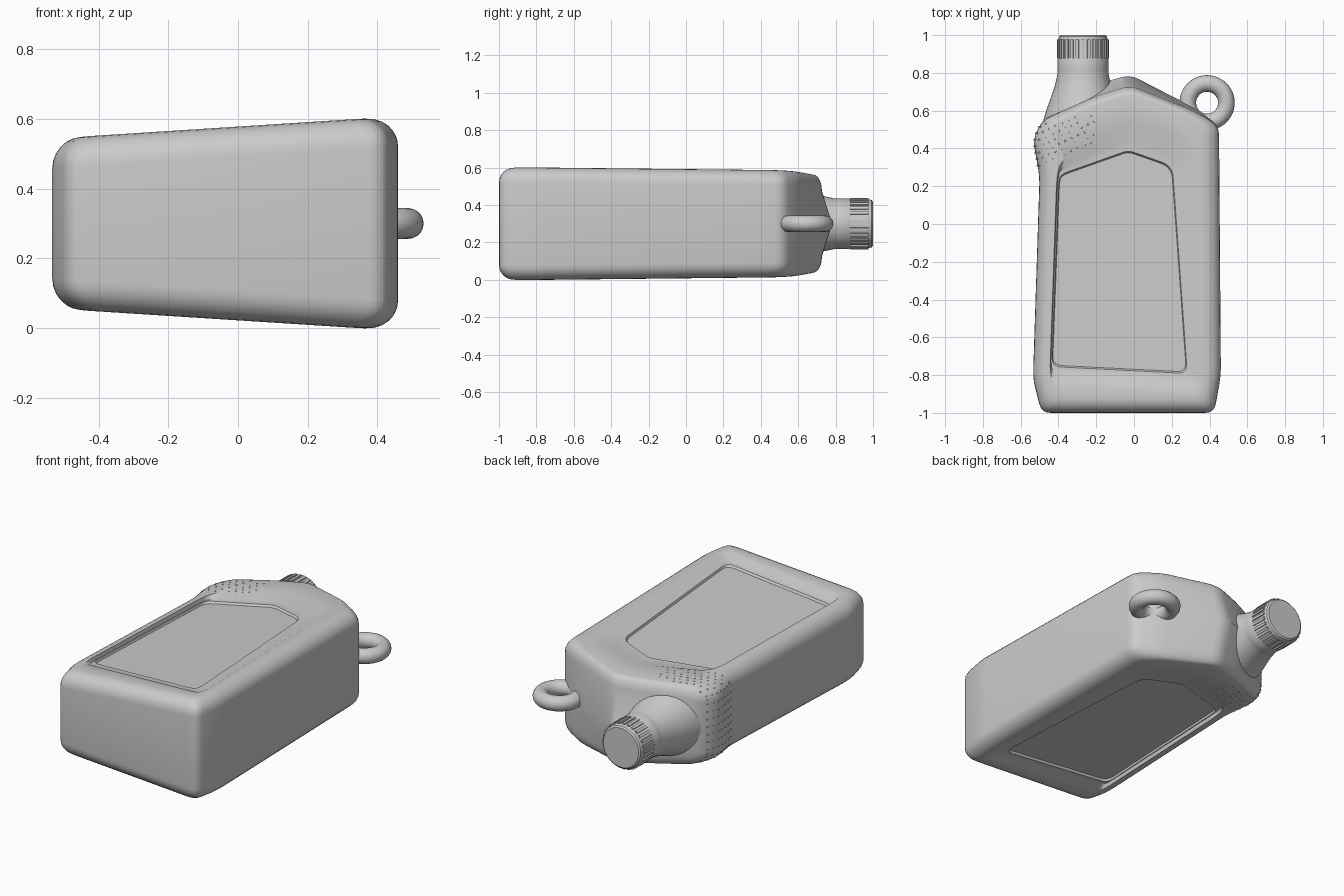
import bpy, bmesh
from math import sin, cos, pi, radians
from mathutils import Vector, Matrix
from mathutils.bvhtree import BVHTree

cube = bpy.data.objects.get("Cube")
if cube:
    bpy.data.objects.remove(cube)

plastic = bpy.data.materials.new("grey plastic")
plastic.use_nodes = True
grey = (0.6, 0.6, 0.6, 1)
plastic.diffuse_color = grey
plastic.node_tree.nodes["Principled BSDF"].inputs["Base Color"].default_value = grey
MID = 0.3


def finish(bm, name, angle=35):
    bmesh.ops.recalc_face_normals(bm, faces=bm.faces)
    mesh = bpy.data.meshes.new(name)
    bm.to_mesh(mesh)
    bm.free()
    obj = bpy.data.objects.new(name, mesh)
    bpy.context.collection.objects.link(obj)
    mesh.materials.append(plastic)
    bpy.ops.object.select_all(action='DESELECT')
    obj.select_set(True)
    bpy.context.view_layer.objects.active = obj
    bpy.ops.object.shade_smooth_by_angle(angle=radians(angle))
    return obj


def rounded(points, radius, steps=5):
    """Round every corner of a closed outline with a small curve."""
    pts = [Vector(p) for p in points]
    out = []
    for i, p in enumerate(pts):
        a, b = pts[i - 1] - p, pts[(i + 1) % len(pts)] - p
        a = p + a.normalized() * min(radius, a.length * 0.45)
        b = p + b.normalized() * min(radius, b.length * 0.45)
        for k in range(steps):
            t = k / (steps - 1)
            out.append(a * (1 - t) ** 2 + p * 2 * t * (1 - t) + b * t * t)
    return out


def loft(bm, rings):
    loops = [[bm.verts.new(co) for co in ring] for ring in rings]
    n = len(loops[0])
    for low, high in zip(loops, loops[1:]):
        for i in range(n):
            j = (i + 1) % n
            bm.faces.new((low[i], low[j], high[j], high[i]))
    bm.faces.new(loops[0])
    bm.faces.new(loops[-1])


def half_depth(p):
    return 0.278 + 0.064 * p.x - 0.01 * (p.y + 0.9)


# Outlines share one corner order: base, left side, shoulders, right side
middle = [(-.49, -1), (-.535, -.82), (-.50, .25), (-.535, .45), (-.485, .55), (-.2, .74),
          (-.02, .79), (.33, .61), (.45, .52), (.46, -.8), (.425, -1)]
edge = list(middle)
edge[5:8] = [(-.2, .68), (-.02, .735), (.32, .60)]
face = [(-.43, -.92), (-.455, -.83), (-.42, .25), (-.44, .42), (-.40, .54), (-.2, .63),
        (-.02, .69), (.27, .58), (.35, .49), (.37, -.84), (.35, -.92)]
recess = [(-.43, -.83), (-.445, -.78), (-.41, .22), (-.40, .30), (-.36, .36), (-.16, .47),
          (-.03, .54), (.25, .46), (.31, .36), (.365, -.83), (.34, -.87)]
floor = [(-.425, -.79), (-.44, -.75), (-.405, .21), (-.398, .27), (-.37, .30), (-.18, .39),
         (-.03, .45), (.21, .37), (.25, .30), (.315, -.8), (.29, -.83)]
panel = [(-.41, -.756), (-.435, -.73), (-.40, .2), (-.395, .25), (-.37, .27), (-.2, .33),
         (-.03, .39), (.17, .32), (.205, .28), (.28, -.76), (.26, -.79)]

# Body: half a stack of rings, mirrored across the middle plane
mid_r, edge_r, face_r = (rounded(o, r) for o, r in ((middle, .05), (edge, .05), (face, .05)))
half = []
for k in range(7):
    t = k / 6 * pi / 2
    ring = []
    for e, f in zip(edge_r, face_r):
        p = e.lerp(f, 1 - cos(t))
        ring.append((p, half_depth(p) - 0.085 * (1 - sin(t))))
    half.append(ring)
panel_r = rounded(panel, .03)
centre = Vector((-.08, -.22))
inner_r = [centre + (p - centre) * 0.986 for p in panel_r]
for outline, depth in ((rounded(recess, .05), 0), (rounded(floor, .05), .022),
                       (panel_r, .022), (inner_r, .034)):
    half.append([(p, half_depth(p) - depth) for p in outline])

bm = bmesh.new()
rings = [[(p.x, p.y, MID - h) for p, h in ring] for ring in reversed(half)]
rings.append([(p.x, p.y, MID) for p in mid_r])
rings += [[(p.x, p.y, MID + h) for p, h in ring] for ring in half]
loft(bm, rings)
tree = BVHTree.FromBMesh(bm)
finish(bm, "jug_body")


# Lathed parts around the neck axis
def lathe(name, profile, segments=48):
    bm = bmesh.new()
    loft(bm, [[(-.27 + r * cos(2 * pi * i / segments), y, MID + r * sin(2 * pi * i / segments))
               for i in range(segments)] for r, y in profile])
    return finish(bm, name)


lathe("neck", [(.215, .53), (.195, .60), (.17, .67), (.148, .735), (.136, .79), (.13, .84)])
lathe("cap", [(.125, .80), (.134, .805), (.136, .87), (.131, .88), (.131, .975), (.126, .993), (.117, 1)])

# Grip ribs around the cap
bm = bmesh.new()
RIBS = 28
for i in range(RIBS):
    turn = Matrix.Translation((-.27, .926, MID)) @ Matrix.Rotation(2 * pi * i / RIBS, 4, 'Y')
    bmesh.ops.create_cube(bm, size=1, matrix=turn @ Matrix.Translation((.131, 0, 0))
                          @ Matrix.Diagonal((.014, .1, .016, 1)))
finish(bm, "cap_ribs")

# Carrying ring on the right shoulder
bpy.ops.mesh.primitive_torus_add(location=(.387, .642, MID), major_radius=.102, minor_radius=.044,
                                 major_segments=48, minor_segments=20)
ring = bpy.context.object
ring.name = "carry_ring"
ring.data.materials.append(plastic)
bpy.ops.object.shade_smooth()

# Textured grip: small studs on the left shoulder, both faces and the side
bm = bmesh.new()


def stud(origin, direction):
    hit, normal, _, _ = tree.ray_cast(Vector(origin), Vector(direction))
    if hit:
        tilt = normal.to_track_quat('Z', 'Y').to_matrix().to_4x4()
        bmesh.ops.create_icosphere(bm, subdivisions=1, radius=.006, matrix=Matrix.Translation(hit)
                                   @ tilt @ Matrix.Diagonal((1, 1, .5, 1)))


for row in range(7):
    for col in range(9):
        x = -.50 + .034 * col + .017 * (row % 2)
        y = .31 + .034 * row + .45 * (x + .5)
        if y < .53 + .2 * (x + .5):
            for side in (-1, 1):
                stud((x, y, MID + side), (0, 0, -side))
        stud((-1, .31 + .034 * row, MID + .045 * (col - 4)), (1, 0, 0))
finish(bm, "grip_studs")
